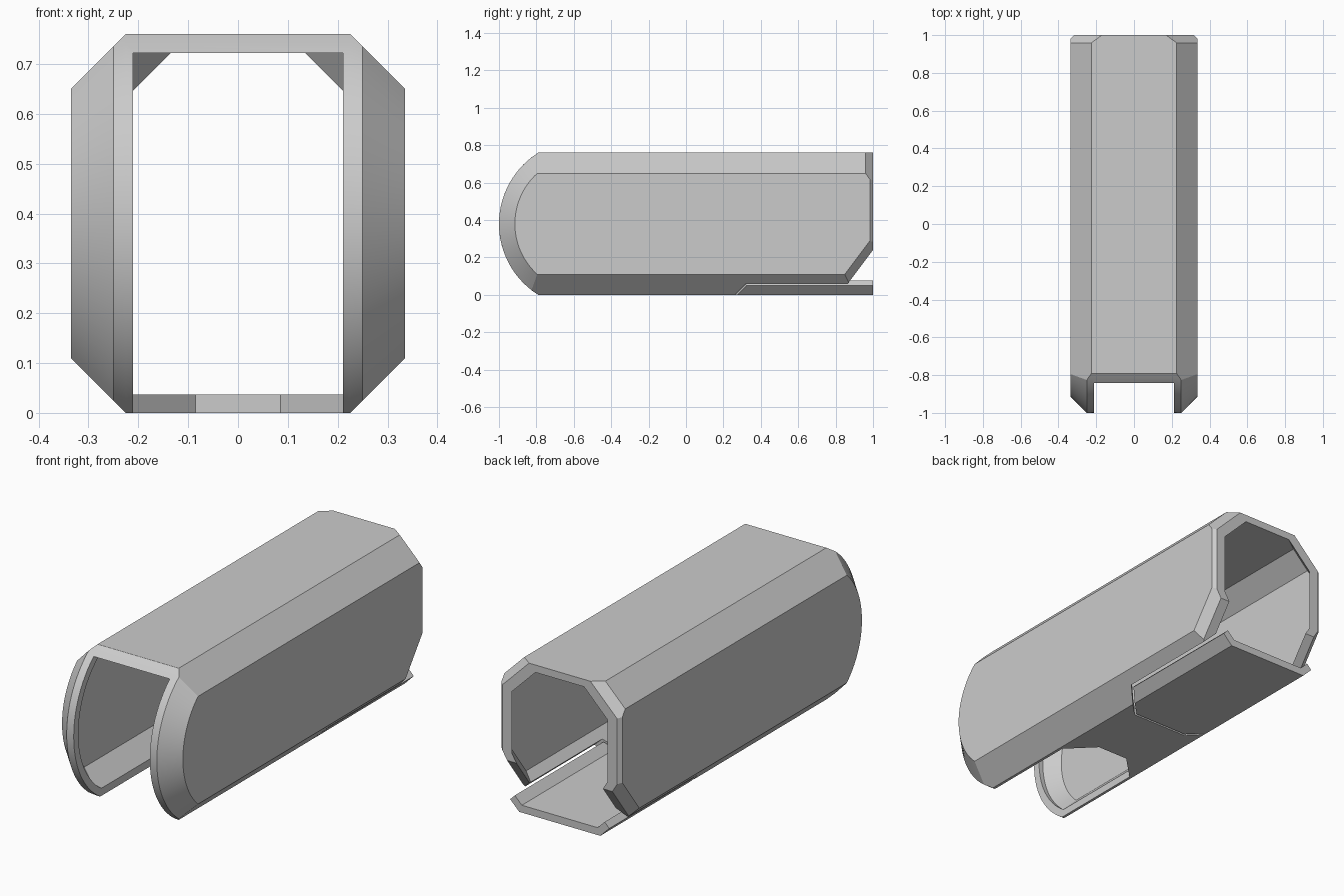
import bpy, bmesh, math
from mathutils import Vector

cube = bpy.data.objects.get("Cube")
if cube:
    bpy.data.objects.remove(cube, do_unlink=True)

MID = 0.38        # height of the tube's centre line
ARC_Y = -0.551    # centre of the rounded front end
WALL = 0.037

grey = bpy.data.materials.new("plain grey")
grey.use_nodes = True
grey.diffuse_color = (0.6, 0.6, 0.6, 1)
grey.node_tree.nodes["Principled BSDF"].inputs["Base Color"].default_value = (0.6, 0.6, 0.6, 1)


def loft(name, rings, planes=()):
    """Closed solid through equal rings, trimmed by (point, outward normal) planes."""
    bm = bmesh.new()
    loops = [[bm.verts.new(p) for p in ring] for ring in rings]
    for a, b in zip(loops, loops[1:]):
        for i in range(len(a)):
            j = (i + 1) % len(a)
            bm.faces.new((a[i], a[j], b[j], b[i]))
    bm.faces.new(loops[0])
    bm.faces.new(loops[-1])
    for co, no in planes:
        bmesh.ops.bisect_plane(bm, geom=bm.verts[:] + bm.edges[:] + bm.faces[:], dist=1e-5,
                               plane_co=co, plane_no=no, clear_outer=True)
        bmesh.ops.holes_fill(bm, edges=[e for e in bm.edges if e.is_boundary], sides=0)
    bmesh.ops.recalc_face_normals(bm, faces=bm.faces[:])
    mesh = bpy.data.meshes.new(name)
    bm.to_mesh(mesh)
    bm.free()
    mesh.materials.append(grey)
    obj = bpy.data.objects.new(name, mesh)
    bpy.context.collection.objects.link(obj)
    return obj


def both_sides(co, no, inset=0.0):
    """A trimming plane and its mirror, moved inward by the inset."""
    out = []
    for s in (1, -1):
        n = Vector((s * no[0], no[1], no[2])).normalized()
        out.append((Vector((s * co[0], co[1], co[2])) - n * inset, n))
    return out


def tube_rings(layers, rear, steps=28):
    """Side outlines with a rounded front, one per (x, half height, arc radius)."""
    mirrored = [(-x, h, r) for x, h, r in reversed(layers)]
    rings = []
    for x, h, r in mirrored + layers:
        a = math.asin(h / r)
        angles = [a * (2 * i / steps - 1) for i in range(steps + 1)]
        ring = [(x, ARC_Y - r * math.cos(t), MID + r * math.sin(t)) for t in angles]
        rings.append(ring + [(x, rear, MID + h), (x, rear, MID - h)])
    return rings


def rear_bevels(inset):
    return (both_sides((0.318, 1, 0.4), (1, 1, 0), inset)              # side walls
            + both_sides((0.17, 1, 0.76), (0.7, 0.95, 0.7), inset)     # upper chamfers
            + both_sides((0.335, 0.98, 0.285), (1, 0.8, -0.6), inset))  # lower diagonals


def prism(section, start, end, axis):
    """Two rings of a flat section swept along one axis."""
    return [[(*p[:axis], d, *p[axis:]) for p in section] for d in (start, end)]


def carve(obj, cutter):
    cutter.hide_render = True
    mod = obj.modifiers.new("cut", 'BOOLEAN')
    mod.operation = 'DIFFERENCE'
    mod.solver = 'EXACT'
    mod.object = cutter
    bpy.context.view_layer.objects.active = obj
    bpy.ops.object.modifier_apply(modifier=mod.name)
    bpy.data.objects.remove(cutter, do_unlink=True)


# Outer shell: eight-sided tube with a rounded, bevelled front
shell = loft("shell", tube_rings(
    [(0.225, 0.38, 0.449), (0.25, 0.355, 0.449), (0.335, 0.27, 0.364)], 1.0), rear_bevels(0))

# Hollow inside, one wall thickness smaller
carve(shell, loft("hollow", tube_rings(
    [(0.21, 0.343, 0.412), (0.235, 0.318, 0.412), (0.298, 0.255, 0.349)], 1.04), rear_bevels(WALL)))

# Front opening, running back along the floor to a tapered notch
slot = [(-0.211, -1.1), (0.211, -1.1), (0.211, -0.285), (0.085, -0.16), (-0.085, -0.16), (-0.211, -0.285)]
carve(shell, loft("front_slot", prism(slot, -0.1, 0.722, 2)))

# Gap in the floor for the flap, with angled front corners
gap = [(0.385, -0.04), (0.235, 0.11), (-0.235, 0.11), (-0.385, -0.04)]
carve(shell, loft("flap_gap", prism(gap, 0.19, 1.1, 1),
                  both_sides((0.225, 0.26, 0), (1, -1, 0))))

# Diagonal cut at the lower rear corners
corner = [(1.1, 0.373), (0.85, 0.04), (0.85, -0.1), (1.1, -0.1)]
carve(shell, loft("rear_corner", prism(corner, -0.5, 0.5, 0)))

# Folded floor flap, following the lower chamfers
flap = loft("floor_flap", prism(
    [(0.275, 0.05), (0.249, 0.076), (-0.249, 0.076), (-0.275, 0.05), (-0.225, 0), (0.225, 0)], 0.2, 1, 1),
    both_sides((0.225, 0.274, 0), (1, -1, 0)))
carve(flap, loft("flap_hollow", prism(
    [(0.21, WALL), (0.31, WALL + 0.1), (-0.31, WALL + 0.1), (-0.21, WALL)], 0, 1.1, 1)))

# Smooth only the rounded front
for obj in (shell, flap):
    bpy.ops.object.select_all(action='DESELECT')
    obj.select_set(True)
    bpy.context.view_layer.objects.active = obj
    bpy.ops.object.shade_smooth_by_angle(angle=math.radians(20))
